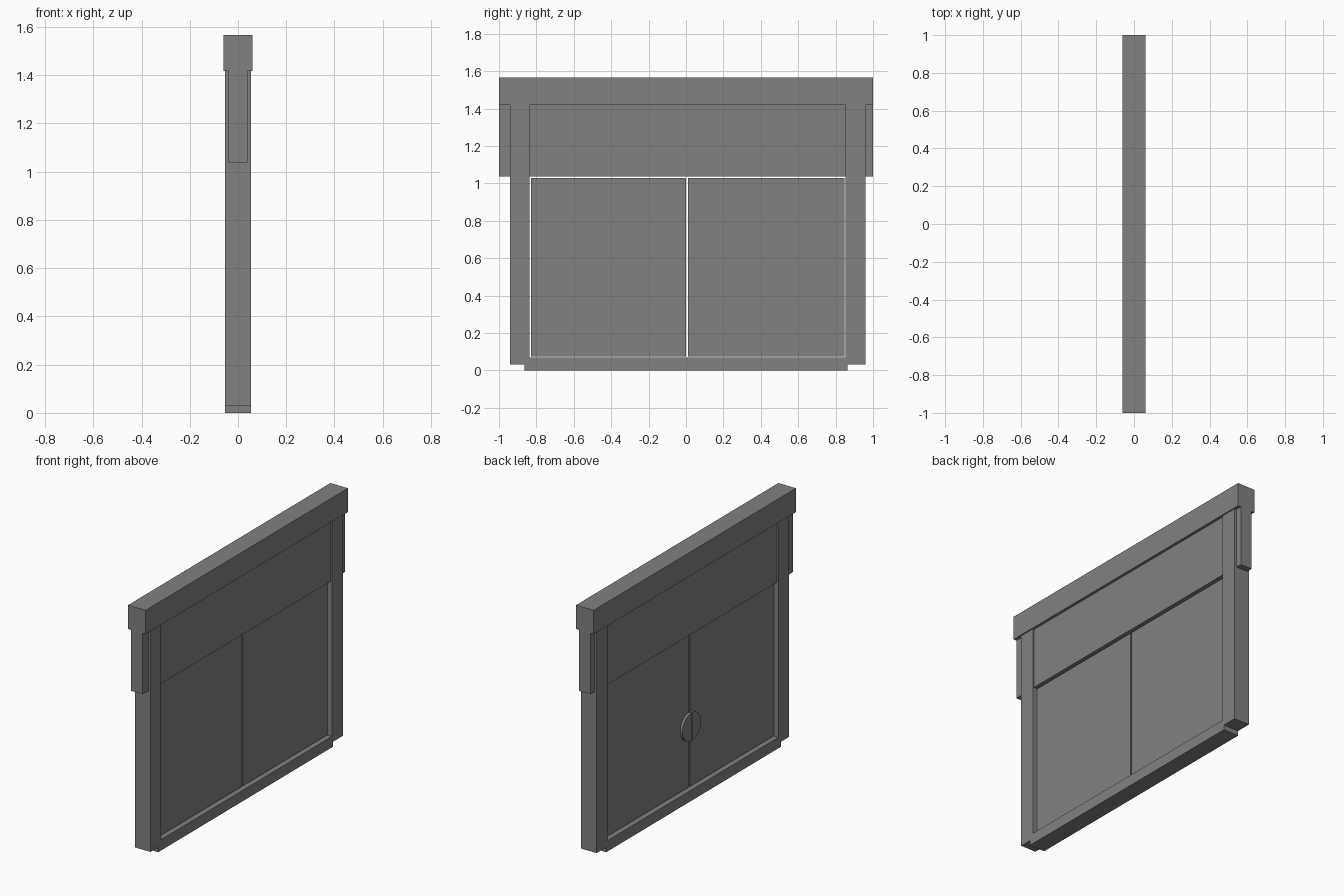
import bpy, bmesh, math

if "Cube" in bpy.data.objects:
    bpy.data.objects.remove(bpy.data.objects["Cube"])


def extrude_profile(name, pts, x0, x1):
    """Solid made from a (y, z) outline extruded along x."""
    bm = bmesh.new()
    face = bm.faces.new([bm.verts.new((x0, y, z)) for y, z in pts])
    res = bmesh.ops.extrude_face_region(bm, geom=[face])
    verts = [g for g in res["geom"] if isinstance(g, bmesh.types.BMVert)]
    bmesh.ops.translate(bm, verts=verts, vec=(x1 - x0, 0, 0))
    bmesh.ops.recalc_face_normals(bm, faces=bm.faces)
    mesh = bpy.data.meshes.new(name)
    bm.to_mesh(mesh)
    bm.free()
    mesh.materials.append(dark_grey)
    obj = bpy.data.objects.new(name, mesh)
    bpy.context.collection.objects.link(obj)
    return obj


def slab(name, half_x, y0, y1, z0, z1):
    """Box centred on x = 0."""
    return extrude_profile(name, [(y0, z0), (y1, z0), (y1, z1), (y0, z1)], -half_x, half_x)


dark_grey = bpy.data.materials.new("dark_grey")
dark_grey.diffuse_color = (0.22, 0.22, 0.22, 1)
dark_grey.use_nodes = True
dark_grey.node_tree.nodes["Principled BSDF"].inputs["Base Color"].default_value = dark_grey.diffuse_color

# Posts and sill as one U-shaped frame with notched bottom corners
extrude_profile("door_frame", [
    (-0.864, 0), (0.864, 0), (0.864, 0.031), (0.96, 0.031), (0.96, 1.418), (0.852, 1.418),
    (0.852, 0.068), (-0.838, 0.068), (-0.838, 1.418), (-0.941, 1.418), (-0.941, 0.031),
    (-0.864, 0.031)], -0.053, 0.053)

# Header beam, its end hangers and the panel above the doors
slab("header_beam", 0.061, -1, 1, 1.418, 1.567)
slab("left_hanger", 0.04, -1, -0.941, 1.037, 1.418)
slab("right_hanger", 0.04, 0.96, 1, 1.037, 1.418)
slab("upper_panel", 0.044, -0.838, 0.852, 1.036, 1.418)

# Double doors with a narrow gap all round
slab("left_door", 0.028, -0.83, 0.001, 0.075, 1.028)
slab("right_door", 0.028, 0.01, 0.847, 0.075, 1.028)

# Half-round handle plates on the -x face, one per door
RADIUS, HANDLE_Z, SEGMENTS = 0.087, 0.455, 14
for name, edge, side in (("left_handle", 0.001, -1), ("right_handle", 0.01, 1)):
    arc = []
    for i in range(SEGMENTS + 1):
        a = -math.pi / 2 + math.pi * i / SEGMENTS
        arc.append((edge + side * RADIUS * math.cos(a), HANDLE_Z + RADIUS * math.sin(a)))
    extrude_profile(name, arc, -0.044, -0.028)
